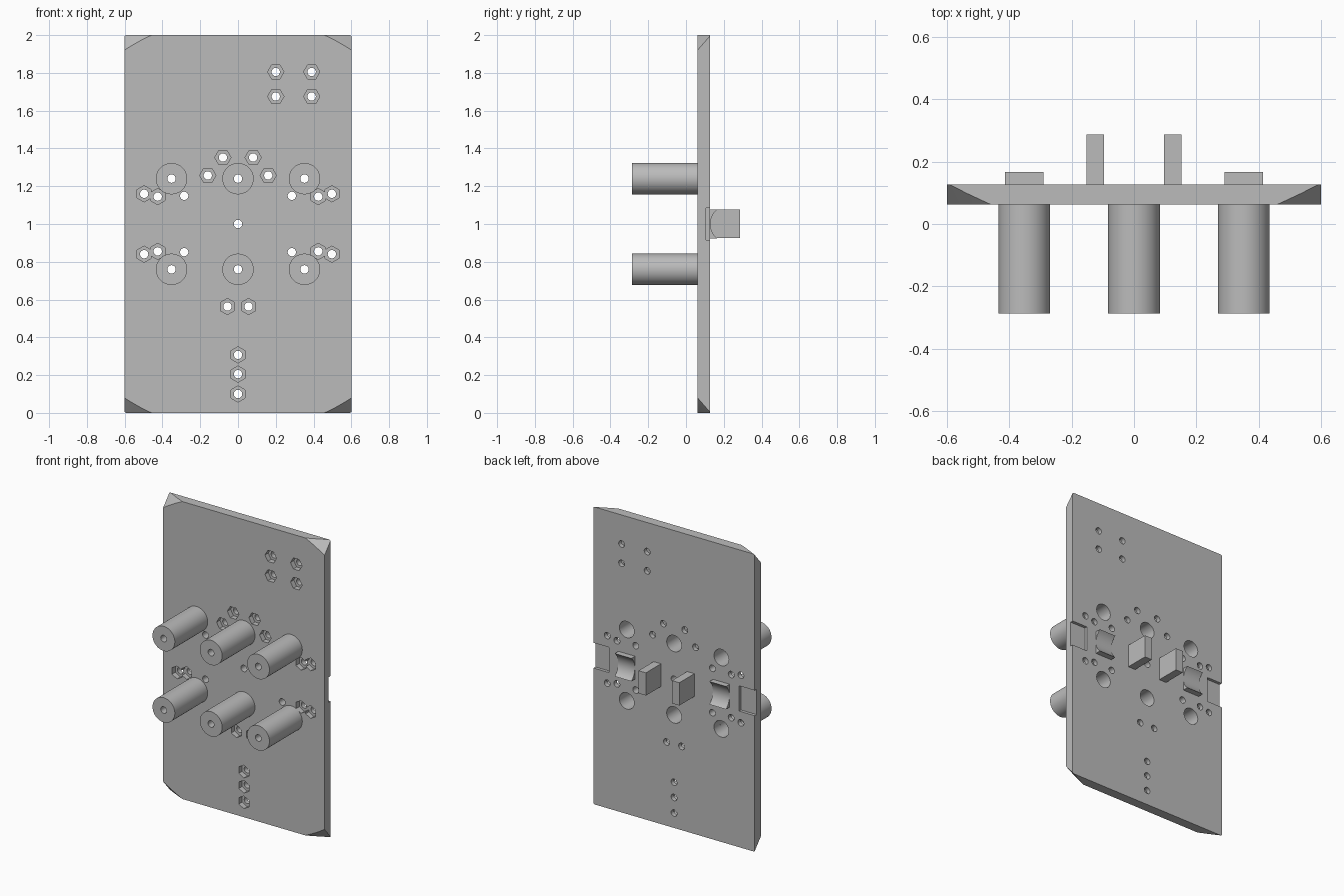
import bpy, bmesh, math
from mathutils import Matrix, Vector

cube = bpy.data.objects.get("Cube")
if cube:
    bpy.data.objects.remove(cube, do_unlink=True)

FRONT, BACK, REAR_END, PEG_END = 0.062, 0.127, 0.287, -0.287
HOLE, BORE = 0.022, 0.055

grey = bpy.data.materials.new("plain grey")
grey.use_nodes = True
grey.diffuse_color = (0.5, 0.5, 0.5, 1)
grey.node_tree.nodes["Principled BSDF"].inputs["Base Color"].default_value = (0.5, 0.5, 0.5, 1)


def make(name, bm):
    bmesh.ops.recalc_face_normals(bm, faces=bm.faces)
    mesh = bpy.data.meshes.new(name)
    bm.to_mesh(mesh)
    bm.free()
    mesh.materials.append(grey)
    ob = bpy.data.objects.new(name, mesh)
    bpy.context.collection.objects.link(ob)
    return ob


def add_box(bm, x, y, z):
    """Box from (low, high) ranges."""
    size = [r[1] - r[0] for r in (x, y, z)]
    mid = Vector([(r[0] + r[1]) / 2 for r in (x, y, z)])
    bmesh.ops.create_cube(bm, size=1, matrix=Matrix.Translation(mid) @ Matrix.Diagonal((*size, 1)))


def add_rod(bm, x, z, y0, y1, r0, r1=None, sides=32, turn=0):
    """Prism or cone along y, radius r0 at y0 and r1 at y1."""
    place = (Matrix.Translation((x, (y0 + y1) / 2, z)) @ Matrix.Rotation(math.radians(-90), 4, 'X')
             @ Matrix.Rotation(turn, 4, 'Z'))
    bmesh.ops.create_cone(bm, cap_ends=True, segments=sides, radius1=r0,
                          radius2=r0 if r1 is None else r1, depth=y1 - y0, matrix=place)


def boolean(ob, cutter, operation='DIFFERENCE'):
    mod = ob.modifiers.new("cut", 'BOOLEAN')
    mod.operation, mod.solver, mod.object, mod.use_self = operation, 'EXACT', cutter, True
    cutter.hide_render = True
    bpy.context.view_layer.objects.active = ob
    bpy.ops.object.modifier_apply(modifier=mod.name)
    bpy.data.objects.remove(cutter, do_unlink=True)


def smooth(ob):
    bpy.ops.object.select_all(action='DESELECT')
    ob.select_set(True)
    bpy.context.view_layer.objects.active = ob
    bpy.ops.object.shade_smooth_by_angle(angle=math.radians(30))


# Hole positions: nut pockets by corner direction, plain holes, pegs
side_nuts = [(s * x, 1 + t * dz) for s in (-1, 1) for t in (-1, 1)
             for x, dz in ((0.497, 0.16), (0.425, 0.145))]
upright = side_nuts + [(-0.056, 0.563), (0.056, 0.563), (0, 0.307), (0, 0.205), (0, 0.1)]
flat = [(x, z) for x in (0.2, 0.39) for z in (1.805, 1.675)]
flat += [(s * x, z) for s in (-1, 1) for x, z in ((0.08, 1.352), (0.16, 1.257))]
plain = [(s * 0.285, 1 + t * 0.149) for s in (-1, 1) for t in (-1, 1)] + [(0, 1)]
pegs = [(x, 1 + t * 0.24) for x in (-0.352, 0, 0.352) for t in (-1, 1)]

# Plate with its corners bevelled by a large cone
bm = bmesh.new()
add_box(bm, (-0.6, 0.6), (FRONT, BACK), (0, 2))
plate = make("base_plate", bm)
bm = bmesh.new()
add_rod(bm, 0, 1, FRONT - 0.01, BACK + 0.01, 1.09, 1.172, sides=128)
boolean(plate, make("corner_cone", bm), 'INTERSECT')

# Screw holes and peg bores
bm = bmesh.new()
for x, z in upright + flat + plain:
    add_rod(bm, x, z, FRONT - 0.05, BACK + 0.05, HOLE)
for x, z in pegs:
    add_rod(bm, x, z, FRONT - 0.05, BACK + 0.05, BORE)
boolean(plate, make("hole_cutter", bm))

# Hexagonal nut pockets in the front
bm = bmesh.new()
for spots, turn in ((upright, math.radians(30)), (flat, 0)):
    for x, z in spots:
        # corner direction measured in the xz plane
        add_rod(bm, x, z, FRONT - 0.05, FRONT + 0.035, 0.043, sides=6, turn=turn + math.radians(30))
boolean(plate, make("nut_cutter", bm))

# Shallow rear pockets at both side edges
bm = bmesh.new()
for s in (-1, 1):
    add_box(bm, sorted((s * 0.485, s * 0.65)), (BACK - 0.02, BACK + 0.05), (0.915, 1.085))
boolean(plate, make("pocket_cutter", bm))
smooth(plate)

# Hollow pegs turned from a profile
profile = [(BORE, FRONT), (0.083, FRONT), (0.083, PEG_END), (HOLE, PEG_END),
           (HOLE, PEG_END + 0.05), (BORE, PEG_END + 0.05)]
for i, (x, z) in enumerate(pegs):
    bm = bmesh.new()
    ring = [bm.verts.new((x + r, y, z)) for r, y in profile]
    edges = [bm.edges.new((a, b)) for a, b in zip(ring, ring[1:] + ring[:1])]
    bmesh.ops.spin(bm, geom=ring + edges, cent=(x, 0, z), axis=(0, 1, 0),
                   angle=math.tau, steps=48, use_duplicate=False)
    bmesh.ops.remove_doubles(bm, verts=bm.verts, dist=0.0001)
    smooth(make(f"peg_{i + 1}", bm))

# Rear blocks and grooved saddles
for side, s in (("right", -1), ("left", 1)):
    bm = bmesh.new()
    add_box(bm, sorted((s * 0.097, s * 0.152)), (BACK, REAR_END), (0.925, 1.078))
    make(f"{side}_block", bm)

    # Saddle end outline: flat foot with a concave arc on top
    bm = bmesh.new()
    half = math.asin(0.077 / 0.098)
    outline = [(BACK - 0.005, 0.923), (BACK - 0.005, 1.077)]
    for k in range(17):
        a = half * (1 - k / 8)
        outline.append((BACK + 0.1 - 0.098 * math.cos(a), 1 + 0.098 * math.sin(a)))
    face = bm.faces.new([bm.verts.new((s * 0.29, y, z)) for y, z in outline])
    moved = bmesh.ops.extrude_face_region(bm, geom=[face])["geom"]
    bmesh.ops.translate(bm, vec=(s * 0.124, 0, 0),
                        verts=[v for v in moved if isinstance(v, bmesh.types.BMVert)])
    smooth(make(f"{side}_saddle", bm))
